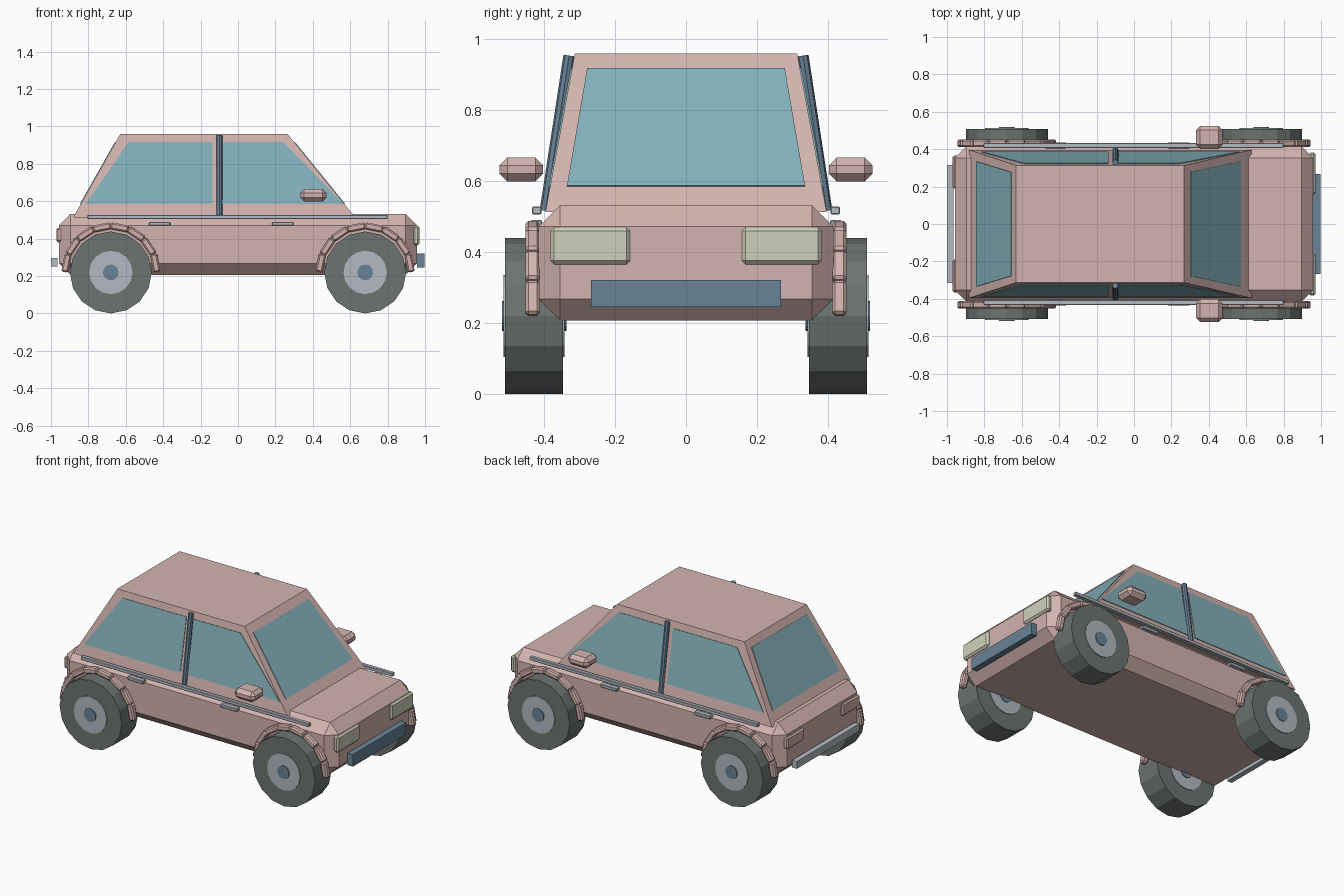
import bpy, bmesh, math
from mathutils import Vector, Matrix

if "Cube" in bpy.data.objects:
    bpy.data.objects.remove(bpy.data.objects["Cube"])


def srgb(r, g, b):
    return tuple((c / 255 / 12.92 if c < 11 else ((c / 255 + .055) / 1.055) ** 2.4) for c in (r, g, b)) + (1,)


def material(name, *rgb):
    m = bpy.data.materials.new(name)
    m.diffuse_color = srgb(*rgb)
    m.use_nodes = True
    m.node_tree.nodes["Principled BSDF"].inputs["Base Color"].default_value = m.diffuse_color
    return m


PAINT = material("pink_paint", 212, 180, 175)
GLASS = material("teal_glass", 132, 177, 187)
RUBBER = material("dark_rubber", 108, 116, 112)
SILVER = material("silver_trim", 178, 186, 193)
STEEL = material("blue_steel", 105, 131, 150)
LAMP = material("cream_lamp", 208, 208, 188)


def finish(bm, name, mat):
    bmesh.ops.recalc_face_normals(bm, faces=bm.faces)
    me = bpy.data.meshes.new(name)
    bm.to_mesh(me)
    bm.free()
    me.materials.append(mat)
    ob = bpy.data.objects.new(name, me)
    bpy.context.collection.objects.link(ob)
    return ob


def add_box(bm, lo, hi, bevel=0):
    """Axis-aligned box between two corners, with optional chamfer."""
    lo, hi = Vector(lo), Vector(hi)
    t = bmesh.new()
    bmesh.ops.create_cube(t, size=1, matrix=Matrix.Translation((lo + hi) / 2) @ Matrix.Diagonal((*(hi - lo), 1)))
    if bevel:
        bmesh.ops.bevel(t, geom=t.edges[:], offset=bevel, segments=1, affect='EDGES', profile=.5)
    me = bpy.data.meshes.new("tmp")
    t.to_mesh(me)
    t.free()
    bm.from_mesh(me)
    bpy.data.meshes.remove(me)


def box(name, mat, lo, hi, bevel=0):
    bm = bmesh.new()
    add_box(bm, lo, hi, bevel)
    return finish(bm, name, mat)


def cylinder(name, mat, a, b, r, sides):
    """Cylinder running from point a to point b."""
    a, b = Vector(a), Vector(b)
    d = b - a
    bm = bmesh.new()
    rot = Matrix.Rotation(math.copysign(math.pi / 2, -d.y), 4, 'X') if abs(d.z) < 1e-6 \
        else d.to_track_quat('Z', 'Y').to_matrix().to_4x4()
    bmesh.ops.create_cone(bm, cap_ends=True, segments=sides, radius1=r, radius2=r, depth=d.length,
                          matrix=Matrix.Translation((a + b) / 2) @ rot)
    return finish(bm, name, mat)


# Body shell
box("body", PAINT, (-.957, -.415, .206), (.957, .415, .532), .061)

# Cabin: tapered block
Z0, Z1 = .512, .958
BASE, ROOF = (-.882, .628, .396), (-.63, .266, .313)   # rear x, front x, half width


def cabin_at(z):
    t = (z - Z0) / (Z1 - Z0)
    return [p + (q - p) * t for p, q in zip(BASE, ROOF)]


bm = bmesh.new()
rings = []
for z in (Z0, Z1):
    r, f, w = cabin_at(z)
    rings.append([bm.verts.new(p) for p in ((r, -w, z), (f, -w, z), (f, w, z), (r, w, z))])
bm.faces.new(rings[0])
bm.faces.new(rings[1])
for i in range(4):
    j = (i + 1) % 4
    bm.faces.new((rings[0][i], rings[0][j], rings[1][j], rings[1][i]))
finish(bm, "cabin", PAINT)


# Windows: thin plates lying on the sloped cabin walls
def window(name, corners, outward):
    pts = [Vector(c) for c in corners]
    n = (pts[1] - pts[0]).cross(pts[3] - pts[0]).normalized()
    if n.dot(Vector(outward)) < 0:
        n = -n
    bm = bmesh.new()
    inner = [bm.verts.new(p - n * .002) for p in pts]
    outer = [bm.verts.new(p + n * .004) for p in pts]
    bm.faces.new(inner)
    bm.faces.new(outer)
    for i in range(4):
        j = (i + 1) % 4
        bm.faces.new((inner[i], inner[j], outer[j], outer[i]))
    finish(bm, name, GLASS)


LO, HI = .584, .915
rl, fl, wl = cabin_at(LO)
rh, fh, wh = cabin_at(HI)
window("windshield", ((fl, -.335, LO), (fl, .335, LO), (fh, .278, HI), (fh, -.278, HI)), (1, 0, 0))
window("rear_window", ((rl, -.335, LO), (rl, .335, LO), (rh, .278, HI), (rh, -.278, HI)), (-1, 0, 0))

for s, side in ((-1, "right"), (1, "left")):
    for name, a, b, c, d in (("rear", -.815, -.136, -.136, -.585), ("front", -.085, .565, .243, -.085)):
        window(f"{side}_{name}_side_window",
               ((a, s * wl, LO), (b, s * wl, LO), (c, s * wh, HI), (d, s * wh, HI)), (0, s, 0))

    def sbox(name, mat, x, y, z, bevel=0):
        ys = sorted((s * y[0], s * y[1]))
        return box(f"{side}_{name}", mat, (x[0], ys[0], z[0]), (x[1], ys[1], z[1]), bevel)

    # Door pillar, trim strip, handles, mirror
    cylinder(f"{side}_pillar", STEEL, (-.1, s * .396, .515), (-.1, s * .329, .952), .016, 8)
    sbox("trim_strip", SILVER, (-.805, .80), (.407, .433), (.505, .527), .003)
    sbox("rear_handle", SILVER, (-.475, -.362), (.405, .437), (.469, .489), .003)
    sbox("front_handle", SILVER, (.182, .297), (.405, .437), (.469, .489), .003)
    sbox("mirror", PAINT, (.332, .474), (.402, .525), (.598, .665), .022)

    # Lamps
    sbox("headlight", LAMP, (.935, .971), (.157, .382), (.364, .469), .011)
    sbox("tail_light", PAINT, (-.971, -.935), (.19, .365), (.38, .457), .009)

    # Wheels and segmented arches
    for cx, end in ((-.68, "rear"), (.68, "front")):
        cz = .219
        for part, mat, r, half in (("tire", RUBBER, .219, .0815), ("hub", SILVER, .116, .086),
                                   ("hub_cap", STEEL, .042, .091)):
            cylinder(f"{side}_{end}_{part}", mat, (cx, s * .4275 - half, cz),
                     (cx, s * .4275 + half, cz), r, 16)
        bm = bmesh.new()
        for i in range(8):
            t = bmesh.new()
            add_box(t, (.224, -.02, -.049), (.261, .02, .049), .008)
            ang = math.pi * (i + .5) / 8
            t.transform(Matrix.Translation((cx, s * .432, .222)) @ Matrix.Rotation(-ang, 4, 'Y'))
            me = bpy.data.meshes.new("tmp")
            t.to_mesh(me)
            t.free()
            bm.from_mesh(me)
            bpy.data.meshes.remove(me)
        finish(bm, f"{side}_{end}_wheel_arch", PAINT)

# Bumpers
box("front_bumper", STEEL, (.958, -.268, .245), (.996, .268, .321))
box("rear_bumper", SILVER, (-1.0, -.315, .25), (-.966, .315, .296))
